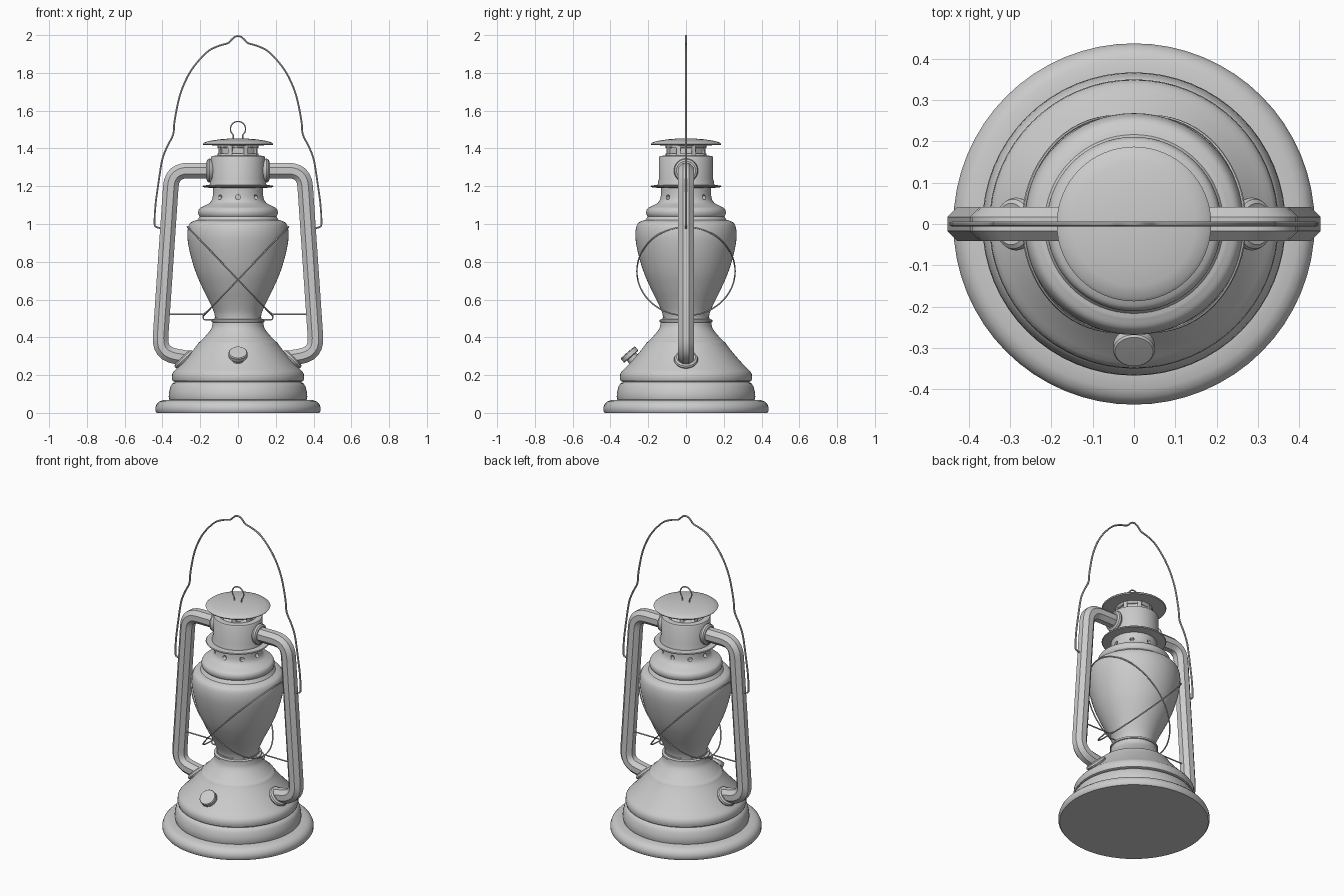
import bpy, bmesh, math
from math import sin, cos, pi
from mathutils import Vector, Matrix

if "Cube" in bpy.data.objects:
    bpy.data.objects.remove(bpy.data.objects["Cube"])


def finish(bm, name, angle=35):
    bmesh.ops.recalc_face_normals(bm, faces=bm.faces)
    me = bpy.data.meshes.new(name)
    bm.to_mesh(me)
    bm.free()
    ob = bpy.data.objects.new(name, me)
    bpy.context.collection.objects.link(ob)
    bpy.ops.object.select_all(action='DESELECT')
    ob.select_set(True)
    bpy.context.view_layer.objects.active = ob
    bpy.ops.object.shade_smooth_by_angle(angle=math.radians(angle))
    return ob


def smooth(pts, n=5):
    """Catmull-Rom curve through the points."""
    p = [Vector(q) for q in pts]
    p = [2 * p[0] - p[1]] + p + [2 * p[-1] - p[-2]]
    out = []
    for a, b, c, d in zip(p, p[1:], p[2:], p[3:]):
        for i in range(n):
            t = i / n
            out.append(0.5 * (2 * b + (c - a) * t + (2 * a - 5 * b + 4 * c - d) * t * t
                              + (3 * b - a - 3 * c + d) * t ** 3))
    return out + [p[-2]]


def lathe(name, profile, seg=64, matrix=None):
    """Revolve (radius, height) points about z and cap both ends."""
    bm = bmesh.new()
    rings = [[bm.verts.new((r * cos(2 * pi * i / seg), r * sin(2 * pi * i / seg), z))
              for i in range(seg)] for r, z in profile]
    for a, b in zip(rings, rings[1:]):
        for i in range(seg):
            j = (i + 1) % seg
            bm.faces.new((a[i], a[j], b[j], b[i]))
    bm.faces.new(rings[0])
    bm.faces.new(rings[-1])
    if matrix:
        bm.transform(matrix)
    return finish(bm, name)


def sweep(name, path, radius, sides=8, closed=False, up=(0, 1, 0)):
    """Regular polygon section swept along a planar path whose plane normal is up."""
    path = [Vector(p) for p in path]
    up, n = Vector(up).normalized(), len(path)
    bm = bmesh.new()
    rings = []
    for i, p in enumerate(path):
        a = path[i - 1] if i or closed else p
        b = path[(i + 1) % n] if i < n - 1 or closed else p
        side = (b - a).normalized().cross(up)
        rings.append([bm.verts.new(p + radius * (side * cos(2 * pi * (k + .5) / sides)
                                                 + up * sin(2 * pi * (k + .5) / sides)))
                      for k in range(sides)])
    for i in range(n if closed else n - 1):
        a, b = rings[i], rings[(i + 1) % n]
        for k in range(sides):
            j = (k + 1) % sides
            bm.faces.new((a[k], a[j], b[j], b[k]))
    if not closed:
        bm.faces.new(rings[0])
        bm.faces.new(rings[-1])
    return finish(bm, name)


def fillet(pts, r, n=6):
    """Round the inner corners of a polyline."""
    pts = [Vector(p) for p in pts]
    out = [pts[0]]
    for a, b, c in zip(pts, pts[1:], pts[2:]):
        s, e = b + (a - b).normalized() * r, b + (c - b).normalized() * r
        out += [s.lerp(b, t / n).lerp(b.lerp(e, t / n), t / n) for t in range(n + 1)]
    return out + [pts[-1]]


def axis_matrix(pos, axis):
    return Matrix.Translation(pos) @ Vector(axis).to_track_quat('Z', 'Y').to_matrix().to_4x4()


def cut(target, bm):
    cutter = finish(bm, target.name + "_cutter")
    cutter.hide_render = True
    mod = target.modifiers.new("holes", 'BOOLEAN')
    mod.object, mod.solver = cutter, 'EXACT'
    bpy.context.view_layer.objects.active = target
    bpy.ops.object.modifier_apply(modifier=mod.name)
    bpy.data.objects.remove(cutter)


# Foot and stepped fuel tank
lathe("base_foot", [(.43, 0), (.437, .01), (.437, .03), (.431, .046), (.418, .059),
                    (.4, .067), (.36, .07)])
lathe("base_step", [(.35, .065), (.363, .07), (.367, .085), (.365, .11), (.357, .14),
                    (.348, .155), (.335, .163), (.335, .168)])
lathe("fuel_tank", [(.335, .165), (.346, .17), (.35, .185), (.348, .208), (.338, .222), (.325, .234)]
      + smooth([(.3, .26), (.26, .305), (.22, .355), (.21, .372)], 2)
      + smooth([(.2, .378), (.165, .415), (.14, .45), (.133, .485)], 4))

# Burner collar, glass globe
lathe("burner_collar", [(.13, .478), (.139, .482), (.139, .493), (.125, .497), (.125, .505)])
lathe("glass_globe", smooth([(.12, .5), (.128, .535), (.152, .59), (.187, .66), (.222, .74),
                             (.25, .83), (.266, .91), (.267, .965), (.255, 1.003), (.225, 1.02)]))

# Globe cap with round vent holes
cap = lathe("globe_cap", smooth([(.222, 1.012), (.213, 1.025), (.203, 1.04)], 3)
            + smooth([(.209, 1.048), (.211, 1.065), (.203, 1.083), (.182, 1.094)], 3)
            + smooth([(.17, 1.1), (.15, 1.112), (.138, 1.13), (.133, 1.16), (.132, 1.2)], 3))
bm = bmesh.new()
for k in range(8):
    d = Vector((sin(k * pi / 4), -cos(k * pi / 4), 0))
    bmesh.ops.create_cone(bm, cap_ends=True, segments=12, radius1=.013, radius2=.013, depth=.05,
                          matrix=axis_matrix(d * .136 + Vector((0, 0, 1.142)), d))
cut(cap, bm)
lathe("chimney_plate", [(.14, 1.19), (.183, 1.195), (.187, 1.2), (.183, 1.204), (.15, 1.207)])

# Chimney body, slotted neck, domed lid
lathe("chimney_body", [(.14, 1.2), (.15, 1.207), (.149, 1.22), (.143, 1.24), (.143, 1.353),
                       (.139, 1.36), (.105, 1.363)])
neck = lathe("chimney_neck", [(.108, 1.355), (.108, 1.425)])
bm = bmesh.new()
for k in range(8):
    d = Vector((sin(k * pi / 4), -cos(k * pi / 4), 0))
    m = Matrix.Translation(d * .11 + Vector((0, 0, 1.388))) @ Matrix.Rotation(k * pi / 4, 4, 'Z')
    bmesh.ops.create_cube(bm, size=1, matrix=m @ Matrix.Diagonal((.06, .04, .03, 1)))
cut(neck, bm)
lathe("lid", [(.1, 1.416), (.183, 1.418), (.187, 1.424), (.178, 1.432), (.15, 1.44),
              (.1, 1.448), (.05, 1.452), (.01, 1.453)])

# Wire ring on the lid
ring = [(.04 * sin(a), 0, 1.503 - .04 * cos(a)) for a in
        [math.radians(40 + 280 * i / 24) for i in range(25)]]
sweep("lid_ring", [(.024, 0, 1.445)] + ring + [(-.024, 0, 1.445)], .004, 6)

# Filler cap on the front of the tank
lathe("filler_cap", [(.032, -.06), (.032, -.014), (.046, -.014), (.05, -.01), (.05, .012),
                     (.046, .017), (.01, .018)], 32,
      axis_matrix((0, -.298, .308), (0, -.65, .76)))

flange = [(.05, -.02), (.058, -.012), (.064, 0), (.06, .01), (.05, .016), (.04, .014)]
for s, tag in ((-1, "left"), (1, "right")):
    # Eight-sided side tube with its two flanges
    tube = fillet([(s * .12, 0, 1.283), (s * .347, 0, 1.283), (s * .414, 0, .34),
                   (s * .32, 0, .298), (s * .24, 0, .278)], .05)
    tube = fillet([(s * .12, 0, 1.283), (s * .35, 0, 1.283), (s * .416, 0, .315),
                   (s * .25, 0, .285)], .085)
    sweep(tag + "_side_tube", tube, .0445)
    lathe(tag + "_top_flange", flange, 32, axis_matrix((s * .15, 0, 1.283), (s, 0, 0)))
    lathe(tag + "_bottom_flange", flange, 32, axis_matrix((s * .286, 0, .283), (s * .7, 0, .72)))

    # Guard loop slanting round the globe
    top, low = Vector((s * .268, 0, .985)), Vector((-s * .182, 0, .515))
    mid, half = (top + low) / 2, (top - low) / 2
    loop = [mid + half * cos(2 * pi * i / 64) + Vector((0, .26 * sin(2 * pi * i / 64), 0))
            for i in range(64)]
    sweep(tag + "_guard_loop", loop, .004, 6, True, half.cross(Vector((0, 1, 0))))

    # Guard support wire and foot
    sweep(tag + "_guard_support", [(s * .18, 0, .522), (s * .4, 0, .522)], .004, 6)
    sweep(tag + "_guard_foot", fillet([(s * .11, 0, .493), (s * .184, 0, .493),
                                       (s * .184, 0, .522), (s * .16, 0, .54)], .01, 3), .004, 6)

# Carrying bail of bent wire
half = fillet([(.395, 0, .975), (.442, 0, .985), (.441, 0, 1.05)], .015, 3) + \
    smooth([(.435, 0, 1.12), (.415, 0, 1.26), (.4, 0, 1.345), (.375, 0, 1.41), (.343, 0, 1.475),
            (.335, 0, 1.55), (.305, 0, 1.69), (.25, 0, 1.81), (.17, 0, 1.905), (.11, 0, 1.94),
            (.055, 0, 1.957), (.035, 0, 1.975), (.018, 0, 1.99), (0, 0, 1.995)], 4)
sweep("carrying_bail", half + [Vector((-p.x, 0, p.z)) for p in half[-2::-1]], .0055, 6)
